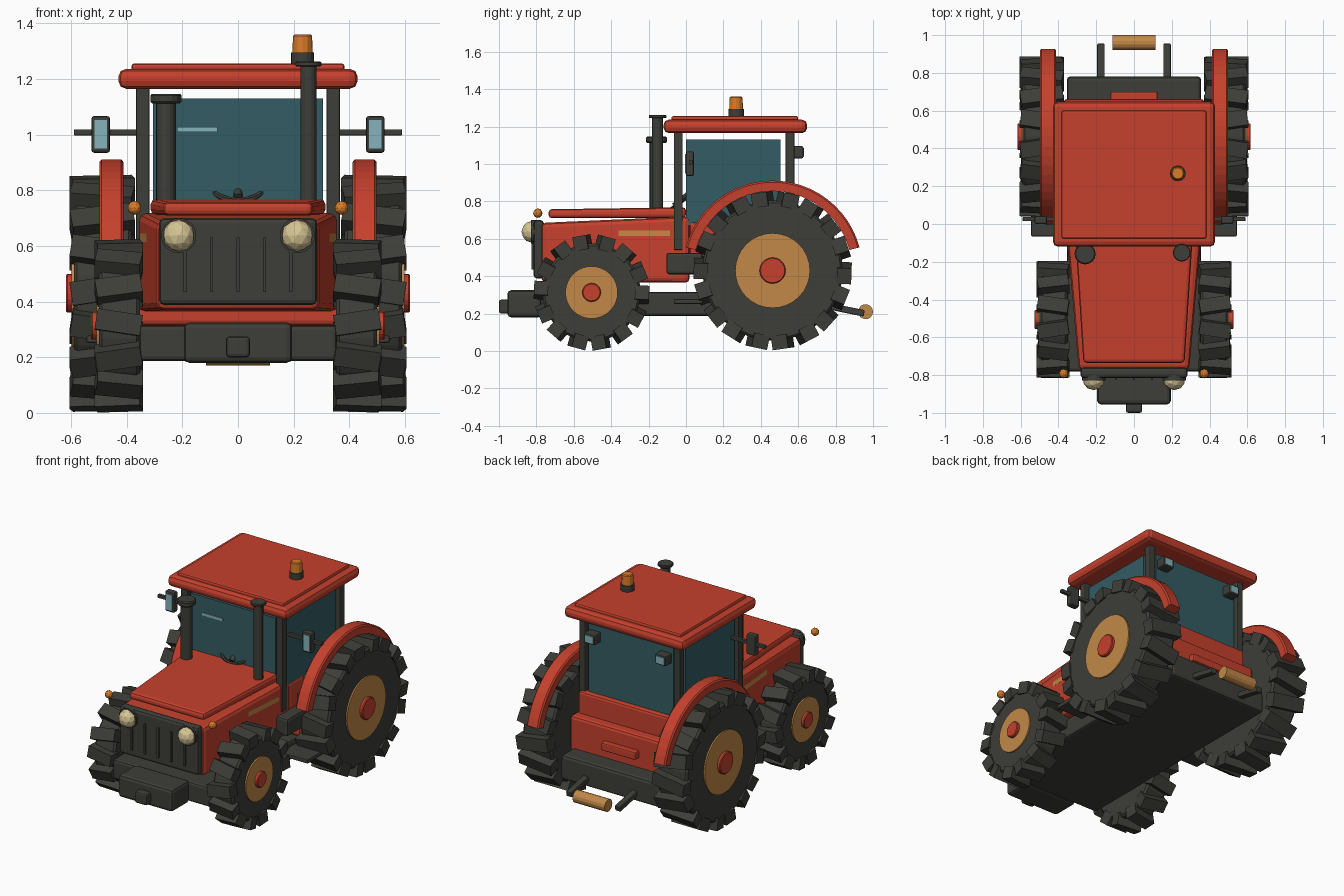
import bpy, bmesh, math
from mathutils import Matrix, Vector

if "Cube" in bpy.data.objects:
    bpy.data.objects.remove(bpy.data.objects["Cube"])


def material(name, rgb):
    m = bpy.data.materials.new(name)
    m.diffuse_color = (*rgb, 1)
    m.use_nodes = True
    m.node_tree.nodes["Principled BSDF"].inputs["Base Color"].default_value = m.diffuse_color
    return m


RED = material("red paint", (.56, .052, .026))
DARK = material("dark rubber", (.047, .048, .040))
OCHRE = material("ochre", (.54, .25, .065))
GLASS = material("teal glass", (.034, .107, .127))
PALE = material("pale blue", (.24, .45, .50))
CREAM = material("cream lamp", (.68, .57, .30))
ORANGE = material("orange lamp", (.70, .20, .021))


def finish(bm, name, mat, mirror=False):
    """Make the object, and optionally its copy on the -x side."""
    bmesh.ops.recalc_face_normals(bm, faces=bm.faces[:])
    for side in ((1, -1) if mirror else (1,)):
        if side < 0:
            bmesh.ops.scale(bm, vec=(-1, 1, 1), verts=bm.verts[:])
            bmesh.ops.reverse_faces(bm, faces=bm.faces[:])
        full = name if not mirror else name + ("_right" if side > 0 else "_left")
        me = bpy.data.meshes.new(full)
        bm.to_mesh(me)
        me.materials.append(mat)
        bpy.context.collection.objects.link(bpy.data.objects.new(full, me))
    bm.free()


def bevel_all(bm, width, segments=2):
    if width:
        bmesh.ops.bevel(bm, geom=bm.edges[:], offset=width, segments=segments,
                        profile=.5, affect='EDGES')


def box(name, mat, x, y, z, bevel=0.0, mirror=False, rot=None):
    bm = bmesh.new()
    bmesh.ops.create_cube(bm, size=1)
    c = Vector([(a + b) / 2 for a, b in (x, y, z)])
    bmesh.ops.scale(bm, vec=[b - a for a, b in (x, y, z)], verts=bm.verts[:])
    bevel_all(bm, bevel)
    if rot:
        bmesh.ops.rotate(bm, matrix=Matrix.Rotation(rot[0], 3, rot[1]), verts=bm.verts[:])
    bmesh.ops.translate(bm, vec=c, verts=bm.verts[:])
    finish(bm, name, mat, mirror)


def wedge(name, mat, y, half_w, z_front, z_back, bevel):
    """Box tapering in width and height from front to back."""
    bm = bmesh.new()
    bmesh.ops.create_cube(bm, size=2)
    for v in bm.verts:
        i, zz = (0, z_front) if v.co.y < 0 else (1, z_back)
        v.co = (math.copysign(half_w[i], v.co.x), y[i], zz[0] if v.co.z < 0 else zz[1])
    bevel_all(bm, bevel)
    finish(bm, name, mat)


def cyl(name, mat, a, b, r, r2=None, sides=24, bevel=0, mirror=False):
    """Cylinder from point a to point b."""
    a, b = Vector(a), Vector(b)
    bm = bmesh.new()
    bmesh.ops.create_cone(bm, cap_ends=True, segments=sides, radius1=r,
                          radius2=r if r2 is None else r2, depth=(b - a).length)
    if bevel:
        rims = [e for e in bm.edges if abs(e.verts[0].co.z - e.verts[1].co.z) < 1e-5]
        bmesh.ops.bevel(bm, geom=rims, offset=bevel, segments=1, affect='EDGES')
    q = Vector((0, 0, 1)).rotation_difference(b - a).to_matrix().to_4x4()
    bmesh.ops.transform(bm, matrix=Matrix.Translation((a + b) / 2) @ q, verts=bm.verts[:])
    finish(bm, name, mat, mirror)


def ball(name, mat, c, r, squash=1, mirror=False):
    bm = bmesh.new()
    bmesh.ops.create_icosphere(bm, subdivisions=2, radius=r)
    bmesh.ops.scale(bm, vec=(1, squash, 1), verts=bm.verts[:])
    bmesh.ops.translate(bm, vec=c, verts=bm.verts[:])
    finish(bm, name, mat, mirror)


def wheel(name, y, z, x0, x1, core, outer, rim, hub, lugs, lug_w):
    cyl(name + "_tyre", DARK, (x0 + .01, y, z), (x1 - .015, y, z), core, sides=36, bevel=.012, mirror=True)
    cyl(name + "_rim", OCHRE, (x1 - .05, y, z), (x1 - .006, y, z), rim, sides=32, mirror=True)
    cyl(name + "_hub", RED, (x1 - .03, y, z), (x1 + .013, y, z), hub, sides=20, bevel=.005, mirror=True)
    bm = bmesh.new()
    depth = outer - core + .03
    for i in range(lugs):
        m = (Matrix.Translation(((x0 + x1) / 2, y, z))
             @ Matrix.Rotation((i + .4) * math.tau / lugs, 4, 'X')
             @ Matrix.Translation((0, 0, outer - depth / 2))
             @ Matrix.Rotation(.15 if i % 2 else -.15, 4, 'Z')
             @ Matrix.Diagonal((x1 - x0 - .008, lug_w, depth, 1)))
        bmesh.ops.create_cube(bm, size=1, matrix=m)
    finish(bm, name + "_lugs", DARK, True)


# Wheels and axles
wheel("rear_wheel", .463, .43, .372, .605, .375, .422, .2, .07, 18, .085)
wheel("front_wheel", -.505, .313, .343, .515, .262, .308, .14, .05, 14, .075)
cyl("rear_axle", DARK, (-.4, .463, .43), (.4, .463, .43), .07)
cyl("front_axle", DARK, (-.37, -.505, .27), (.37, -.505, .27), .045)

# Rear fenders: arched bands
bm = bmesh.new()
rings = []
for i in range(25):
    t = math.radians(15 + 150 * i / 24)
    rings.append([bm.verts.new((x, .463 + r * math.cos(t), .43 + r * math.sin(t)))
                  for x, r in ((.412, .425), (.412, .472), (.42, .481), (.49, .481), (.498, .472), (.498, .425))])
for p, q in zip(rings, rings[1:]):
    for j in range(6):
        bm.faces.new((p[j], p[(j + 1) % 6], q[(j + 1) % 6], q[j]))
bm.faces.new(rings[0])
bm.faces.new(rings[-1])
finish(bm, "fender", RED, True)

# Chassis, front weight and hitch
box("chassis", DARK, (-.355, .355), (-.78, .78), (.187, .315), .015)
box("rear_chassis_block", DARK, (-.355, .355), (.3, .78), (.2, .345), .02)
box("front_weight", DARK, (-.195, .195), (-.955, -.77), (.18, .325), .02)
box("front_hitch", DARK, (-.043, .043), (-1, -.94), (.2, .275), .012)
cyl("tow_roller", OCHRE, (-.115, .96, .21), (.115, .96, .21), .04, sides=14)
box("tow_arm", DARK, (.155, .195), (.74, .955), (.205, .24), .006, True, (-.2, 'X'))

# Hood, cap and grille
wedge("hood", RED, (-.775, .02), (.292, .362), (.37, .685), (.365, .72), .025)
wedge("hood_cap", RED, (-.735, .0), (.268, .315), (.71, .758), (.712, .768), .018)
box("grille", DARK, (-.284, .284), (-.815, -.76), (.388, .7), .018)
for i in range(5):
    x = (i - 2) * .095
    box("grille_bar_%d" % (i + 1), DARK, (x - .006, x + .006), (-.826, -.81), (.435, .63))
cyl("headlight_ring", DARK, (.213, -.8, .637), (.213, -.828, .637), .063, mirror=True)
ball("headlight", CREAM, (.213, -.828, .637), .057, .9, True)
ball("front_indicator", ORANGE, (.372, -.792, .737), .025, 1, True)
box("hood_stripe", OCHRE, (.332, .341), (-.36, -.085), (.615, .645), 0, True, (-.088, 'Z'))

# Cab body
box("cab_lower_body", RED, (-.372, .372), (.1, .662), (.315, .55), .018)
box("cab_upper_body", RED, (-.355, .355), (.02, .6), (.5, .69), .015)
box("rear_plate", RED, (-.125, .125), (.65, .7), (.405, .455), .008)

# Steps
box("step_box", DARK, (.33, .43), (-.105, .09), (.41, .525), .015, True)
box("lower_step", DARK, (.33, .545), (-.065, .09), (.252, .278), .006, True)

# Pillars and windows
box("front_pillar", DARK, (.318, .366), (-.065, -.018), (.54, 1.19), .006, True)
box("rear_pillar", DARK, (.318, .362), (.532, .58), (.6, 1.19), .006, True)
box("windscreen", GLASS, (-.305, .305), (-.05, -.032), (.68, 1.13))
box("rear_window", GLASS, (-.305, .305), (.548, .566), (.68, 1.13))
box("side_window", GLASS, (.334, .35), (0, .505), (.67, 1.13), 0, True)
box("glass_glint", PALE, (-.22, -.073), (-.056, -.049), (1.01, 1.027))

# Steering wheel
bm = bmesh.new()
loops = []
for i in range(20):
    a = math.tau * i / 20
    loops.append([bm.verts.new(((.11 + .01 * math.cos(b)) * math.cos(a),
                                (.11 + .01 * math.cos(b)) * math.sin(a), .01 * math.sin(b)))
                  for b in (k * math.tau / 6 for k in range(6))])
for i in range(20):
    p, q = loops[i], loops[(i + 1) % 20]
    for j in range(6):
        bm.faces.new((p[j], q[j], q[(j + 1) % 6], p[(j + 1) % 6]))
bmesh.ops.transform(bm, matrix=Matrix.Translation((0, .01, .835)) @ Matrix.Rotation(.7, 4, 'X'), verts=bm.verts[:])
finish(bm, "steering_wheel", DARK)
cyl("steering_column", DARK, (0, .01, .835), (0, -.065, .775), .016, sides=12)

# Roof and beacon
box("roof", RED, (-.43, .43), (-.12, .648), (1.165, 1.237), .028)
box("roof_panel", RED, (-.383, .383), (-.078, .6), (1.22, 1.256), .01)
cyl("beacon_base", DARK, (.232, .268, 1.25), (.232, .268, 1.295), .042, sides=16)
cyl("beacon", ORANGE, (.232, .268, 1.29), (.232, .268, 1.36), .037, .034, sides=12, bevel=.005)

# Exhaust and air intake stacks
cyl("exhaust", DARK, (.253, -.152, .7), (.253, -.152, 1.25), .029, sides=16)
cyl("exhaust_cap", DARK, (.253, -.152, 1.245), (.253, -.152, 1.263), .047, sides=16, bevel=.004)
cyl("air_intake", DARK, (-.259, -.158, .7), (-.259, -.158, 1.12), .036, sides=16)
cyl("air_intake_cap", DARK, (-.259, -.158, 1.113), (-.259, -.158, 1.147), .056, sides=16, bevel=.006)

# Mirrors
box("mirror_arm", DARK, (.34, .59), (.015, .037), (.997, 1.019), .004, True)
box("mirror", DARK, (.46, .527), (0, .042), (.935, 1.067), .01, True)
box("mirror_glass", PALE, (.471, .516), (-.005, .003), (.95, 1.052), 0, True)

# Rear work lamps
box("rear_lamp", DARK, (.215, .295), (.56, .628), (1.03, 1.096), .01, True)
box("rear_lamp_glass", PALE, (.226, .284), (.625, .632), (1.04, 1.086), 0, True)
